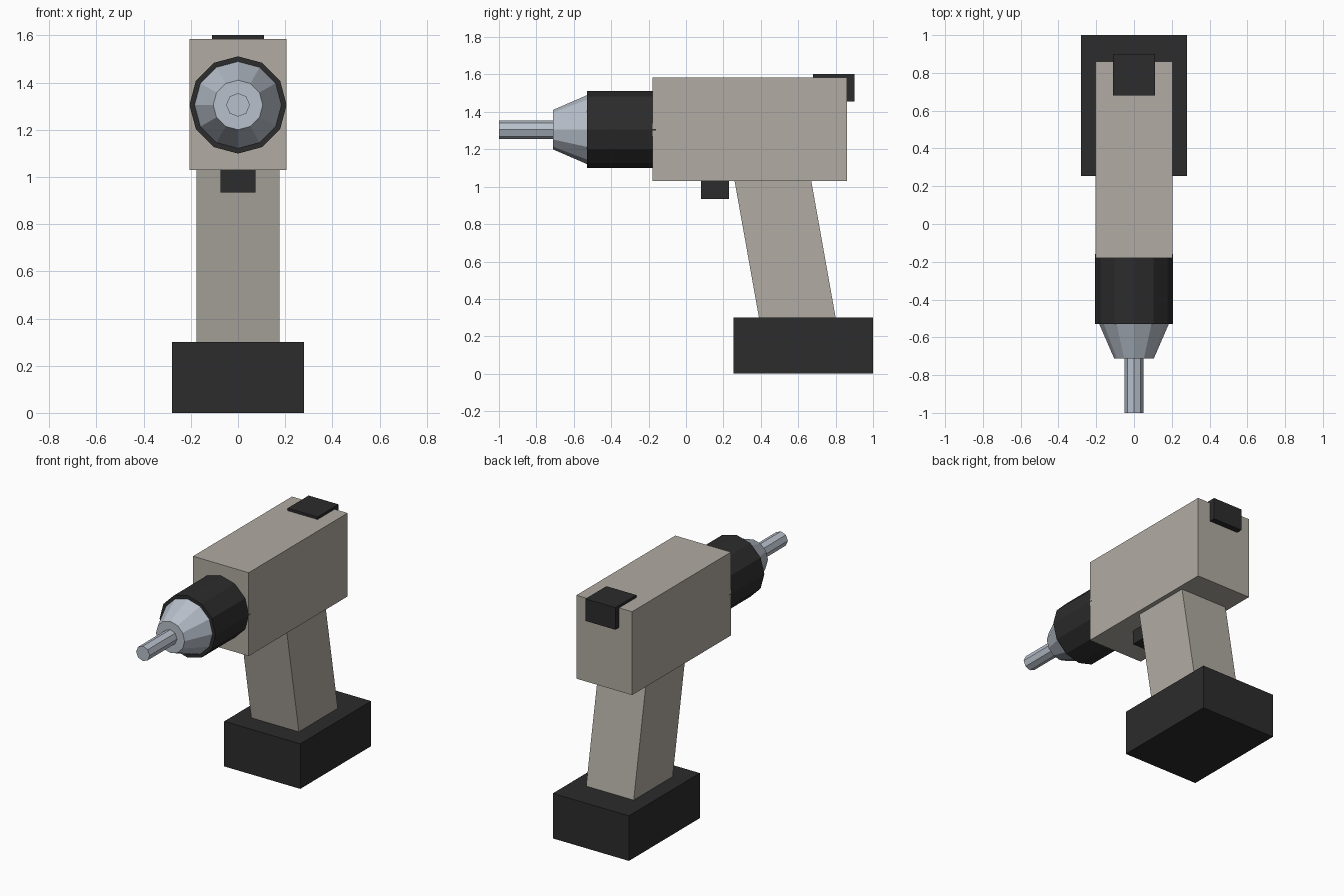
import bpy, bmesh, math
from mathutils import Matrix, Vector

old = bpy.data.objects.get("Cube")
if old:
    bpy.data.objects.remove(old, do_unlink=True)


def material(name, rgb):
    m = bpy.data.materials.new(name)
    m.use_nodes = True
    m.diffuse_color = (*rgb, 1)
    m.node_tree.nodes["Principled BSDF"].inputs["Base Color"].default_value = (*rgb, 1)
    return m


BEIGE = material("warm grey casing", (0.44, 0.41, 0.365))
BLACK = material("black plastic", (0.025, 0.025, 0.025))
STEEL = material("light steel", (0.48, 0.53, 0.60))
AXIS_Z = 1.305  # height of the drill axis


def finish(name, bm, mat):
    mesh = bpy.data.meshes.new(name)
    bmesh.ops.recalc_face_normals(bm, faces=bm.faces)
    bm.to_mesh(mesh)
    bm.free()
    mesh.materials.append(mat)
    obj = bpy.data.objects.new(name, mesh)
    bpy.context.collection.objects.link(obj)
    return obj


def block(name, half_x, y, z, mat, lean=0):
    """Box spanning the y and z ranges; its bottom is moved back by lean."""
    bm = bmesh.new()
    bmesh.ops.create_cube(bm, size=1)
    for v in bm.verts:
        low = v.co.z < 0
        v.co = Vector((half_x if v.co.x > 0 else -half_x,
                       (y[0] if v.co.y < 0 else y[1]) + (lean if low else 0),
                       z[0] if low else z[1]))
    return finish(name, bm, mat)


def turned(name, sides, back, front, r_back, r_front, mat):
    """Faceted cylinder or cone along the drill axis."""
    bm = bmesh.new()
    place = (Matrix.Translation((0, (back + front) / 2, AXIS_Z))
             @ Matrix.Rotation(math.radians(90), 4, "X"))
    bmesh.ops.create_cone(bm, cap_ends=True, segments=sides, radius1=r_back,
                          radius2=r_front, depth=back - front, matrix=place)
    return finish(name, bm, mat)


# Casing, leaning grip and battery
block("motor_housing", 0.205, (-0.18, 0.86), (1.03, 1.585), BEIGE)
block("grip", 0.175, (0.26, 0.67), (1.03, 0.3)[::-1], BEIGE, lean=0.13)
block("battery_pack", 0.28, (0.255, 1.0), (0, 0.3), BLACK)

# Controls
block("trigger", 0.075, (0.08, 0.23), (0.935, 1.08), BLACK)
block("rear_switch", 0.11, (0.68, 0.90), (1.455, 1.602), BLACK)

# Chuck and bit
turned("chuck_sleeve", 12, -0.16, -0.53, 0.206, 0.206, BLACK)
turned("chuck_nose", 12, -0.50, -0.712, 0.197, 0.105, STEEL)
turned("drill_bit", 8, -0.68, -1.0, 0.05, 0.05, STEEL)
